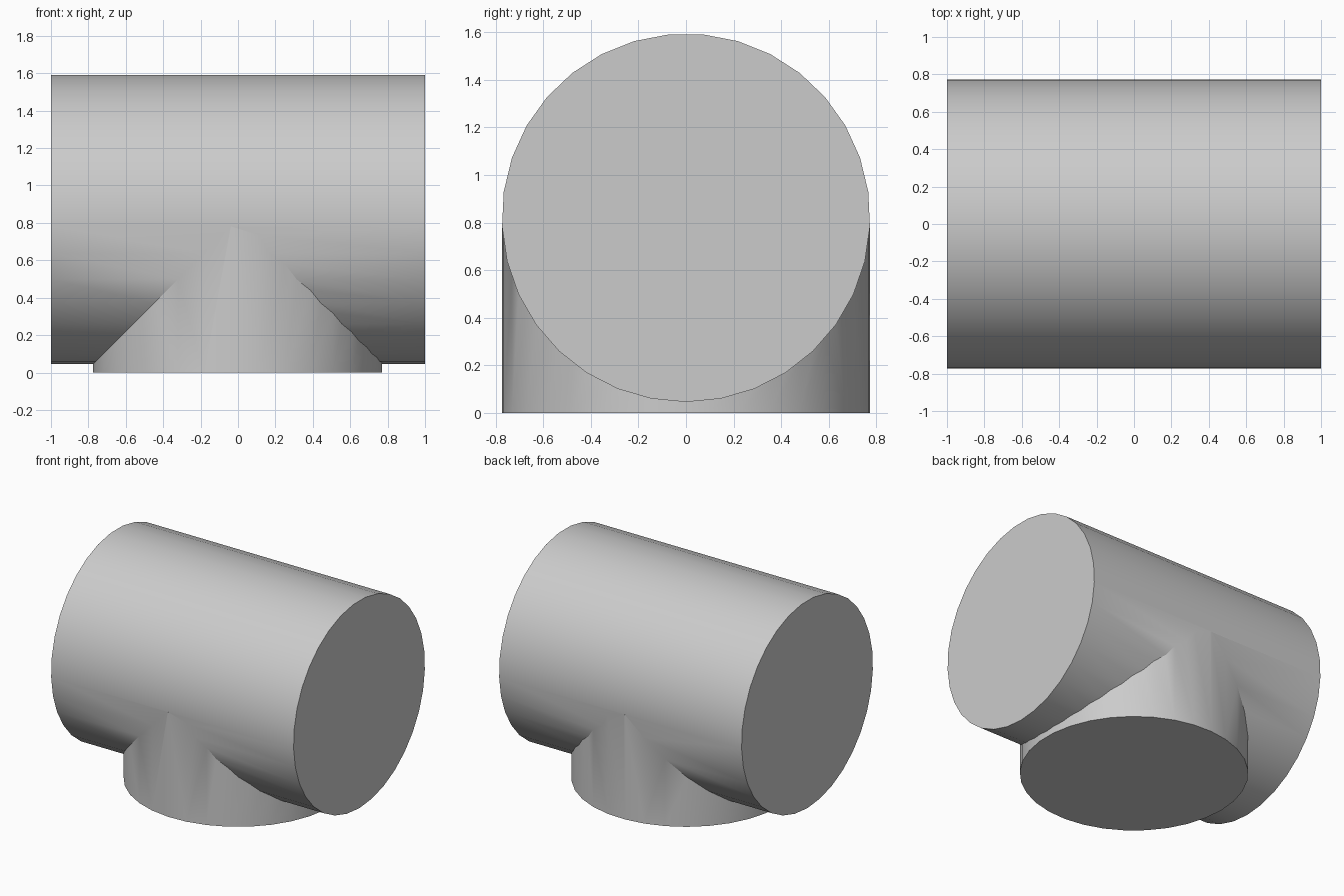
import bpy, bmesh
from math import sin, cos, tau, radians
from mathutils import Vector

RADIUS = 0.774
AXIS_Z = 0.82
SIDES = 33

if "Cube" in bpy.data.objects:
    bpy.data.objects.remove(bpy.data.objects["Cube"], do_unlink=True)

# Single plain grey
grey = bpy.data.materials.new("plain grey")
grey.use_nodes = True
colour = (0.6, 0.6, 0.6, 1)
grey.diffuse_color = colour
grey.node_tree.nodes["Principled BSDF"].inputs["Base Color"].default_value = colour


def cylinder(name, centre, first, second, travel):
    """Extrude a ring, starting at direction `first`, along `travel`."""
    first, second = Vector(first), Vector(second)
    bm = bmesh.new()
    ring = []
    for i in range(SIDES):
        a = tau * i / SIDES
        ring.append(bm.verts.new(Vector(centre) + RADIUS * (first * cos(a) + second * sin(a))))
    cap = bm.faces.new(ring)
    out = bmesh.ops.extrude_face_region(bm, geom=[cap], use_keep_orig=True)
    moved = [v for v in out["geom"] if isinstance(v, bmesh.types.BMVert)]
    bmesh.ops.translate(bm, verts=moved, vec=travel)
    bmesh.ops.recalc_face_normals(bm, faces=bm.faces)
    mesh = bpy.data.meshes.new(name)
    bm.to_mesh(mesh)
    bm.free()
    mesh.materials.append(grey)
    obj = bpy.data.objects.new(name, mesh)
    bpy.context.collection.objects.link(obj)
    return obj


# Horizontal run and the vertical branch that meets it at its axis
tee = cylinder("pipe_tee", (-1, 0, AXIS_Z), (0, 0, -1), (0, 1, 0), (2, 0, 0))
branch = cylinder("branch", (0, 0, 0), (-1, 0, 0), (0, 1, 0), (0, 0, 0.78))

# Join both into one solid
union = tee.modifiers.new("join_branch", "BOOLEAN")
union.operation = "UNION"
union.solver = "EXACT"
union.object = branch
bpy.ops.object.select_all(action="DESELECT")
bpy.context.view_layer.objects.active = tee
tee.select_set(True)
bpy.ops.object.modifier_apply(modifier=union.name)
bpy.data.objects.remove(branch, do_unlink=True)

# Smooth walls, sharp caps and creases
bpy.ops.object.shade_smooth_by_angle(angle=radians(30))
